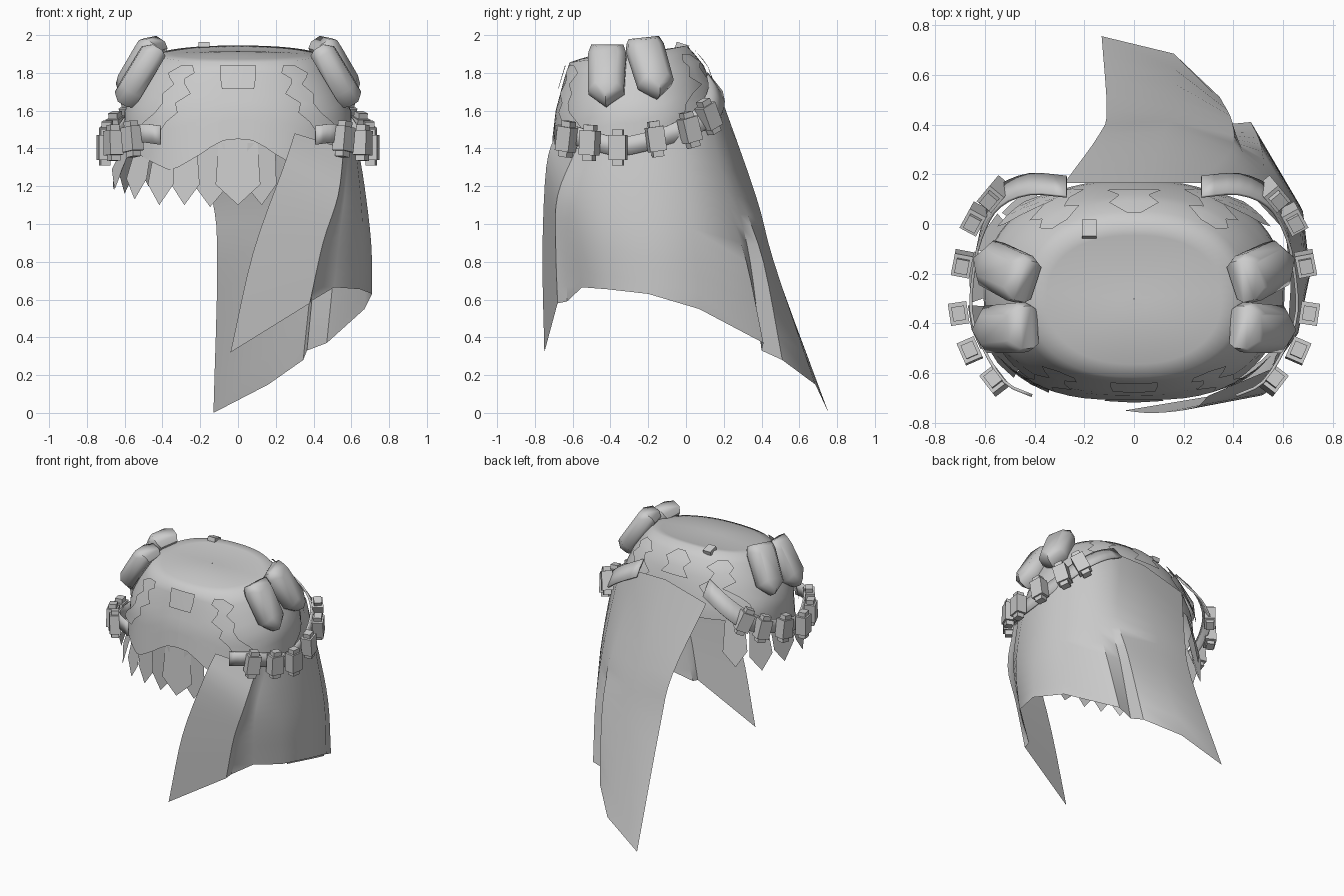
import bpy, bmesh, math
from mathutils import Vector, Matrix

if "Cube" in bpy.data.objects:
    bpy.data.objects.remove(bpy.data.objects["Cube"])

grey = bpy.data.materials.new("plain_grey")
grey.diffuse_color = (0.6, 0.6, 0.6, 1)
grey.use_nodes = True
grey.node_tree.nodes["Principled BSDF"].inputs["Base Color"].default_value = grey.diffuse_color


def make(name, verts, faces, smooth=40):
    me = bpy.data.meshes.new(name)
    me.from_pydata([tuple(v) for v in verts], [], faces)
    me.materials.append(grey)
    ob = bpy.data.objects.new(name, me)
    bpy.context.collection.objects.link(ob)
    bpy.ops.object.select_all(action='DESELECT')
    ob.select_set(True)
    bpy.context.view_layer.objects.active = ob
    if smooth:
        bpy.ops.object.shade_smooth_by_angle(angle=math.radians(smooth))
    return ob


def grid(rows):
    """Vertices and quads for equally long rows of points."""
    n = len(rows[0])
    verts = [p for r in rows for p in r]
    faces = [(i * n + j, i * n + j + 1, (i + 1) * n + j + 1, (i + 1) * n + j)
             for i in range(len(rows) - 1) for j in range(n - 1)]
    return verts, faces


def spline(pts, steps):
    pts = [Vector(p) for p in pts]
    ext = [2 * pts[0] - pts[1]] + pts + [2 * pts[-1] - pts[-2]]
    out = []
    for i in range(1, len(ext) - 2):
        a, b, c, d = ext[i - 1:i + 3]
        for k in range(steps):
            t = k / steps
            out.append(0.5 * (2 * b + (c - a) * t + (2 * a - 5 * b + 4 * c - d) * t * t
                              + (3 * b - a - 3 * c + d) * t ** 3))
    return out + [pts[-1]]


# Waist outline by height: z, half width, front y, back y
LEVELS = [(1.0, .62, -.73, .20), (1.3, .61, -.725, .20), (1.6, .60, -.69, .17),
          (1.75, .53, -.65, .13), (1.85, .46, -.62, .09), (1.95, .38, -.55, 0)]
SQUARE = .88


def level(z):
    for a, b in zip(LEVELS, LEVELS[1:]):
        if z <= b[0]:
            f = (z - a[0]) / (b[0] - a[0])
            return [p + (q - p) * f for p, q in zip(a, b)][1:]
    return LEVELS[-1][1:]


def power(v):
    return math.copysign(abs(v) ** SQUARE, v)


def surf(t, z, off=0.0):
    """Point on the waist; t = 0 is the front, positive t goes to +x."""
    hx, yf, yb = level(z)
    return Vector(((hx + off) * power(math.sin(t)),
                   (yf + yb) / 2 - ((yb - yf) / 2 + off) * power(math.cos(t)), z))


def rim(t):
    return 1.90 - .045 * math.cos(t)


def hem(t):
    x = abs(level(1.35)[0] * power(math.sin(t)))
    if math.cos(t) < 0:
        return 1.42 + .1 * min(1, -2 * math.cos(t))
    pts = [(0, 1.45), (.10, 1.44), (.18, 1.38), (.35, 1.28), (.44, 1.32), (.62, 1.42)]
    for a, b in zip(pts, pts[1:]):
        if x <= b[0]:
            return a[1] + (b[1] - a[1]) * (x - a[0]) / (b[0] - a[0])
    return 1.42


# Waist shell closed by a low, forward-tilted dome
N = 64
angles = [2 * math.pi * i / N for i in range(N + 1)]
rows = [[surf(t, rim(t) + (hem(t) - rim(t)) * k / 8) for t in angles] for k in range(8, -1, -1)]
for k in range(1, 7):
    r = max(1 - k / 6, .004)
    row = []
    for t in angles:
        p = surf(t, rim(t))
        row.append(Vector((p.x * r, -.3 + (p.y + .3) * r, rim(t) * r * r + 1.915 * (1 - r * r))))
    rows.append(row)
make("waist_shell", *grid(rows), smooth=65)

# Cape: pleat lines from belt to hem
PLEATS = [
    [(.30, -.69, 1.48), (.24, -.74, 1.3), (.08, -.76, .85), (-.04, -.75, .32)],
    [(.56, -.58, 1.40), (.53, -.68, 1.15), (.45, -.69, .9), (.38, -.68, .58)],
    [(.57, -.53, 1.40), (.545, -.60, 1.15), (.48, -.63, .9), (.385, -.63, .59)],
    [(.59, -.50, 1.40), (.565, -.58, 1.15), (.54, -.585, .95), (.51, -.55, .665)],
    [(.62, -.40, 1.42), (.645, -.43, 1.2), (.66, -.44, .95), (.645, -.42, .655)],
    [(.63, -.25, 1.44), (.67, -.22, 1.2), (.705, -.20, .9), (.71, -.20, .63)],
    [(.61, -.03, 1.53), (.66, 0, 1.2), (.68, .04, .9), (.67, .07, .55)],
    [(.47, .12, 1.62), (.52, .20, 1.2), (.51, .32, .8), (.47, .41, .37)],
    [(.33, .165, 1.7), (.435, .265, 1.15), (.41, .34, .8), (.365, .40, .33)],
    [(.25, .165, 1.73), (.39, .295, 1.15), (.395, .41, .8), (.345, .51, .28)],
    [(.05, .165, 1.73), (.12, .37, 1.15), (.15, .465, .8), (.16, .685, .15)],
    [(-.28, .165, 1.64), (-.14, .36, 1.15), (-.11, .46, .8), (-.13, .755, 0)]]
make("cape", *grid([spline(c, 4) for c in PLEATS]), smooth=38)


# Hanging pointed leather strips: angle, width, top z, tip z, outward flare
def strip(t, w, top, tip, flare):
    h = w / 2 / .6
    v = [surf(t - h * .85, top, -.01), surf(t + h * .85, top, -.01), surf(t + h, tip + .11, flare),
         surf(t, tip, flare), surf(t - h, tip + .11, flare)]
    make("leather_strip", v, [(0, 1, 2, 3, 4)], 0)


for deg, w, top, tip, flare in [
        (0, .19, 1.46, 1.10, -.01), (-12, .17, 1.43, 1.09, -.03), (10, .16, 1.43, 1.10, -.03),
        (-25, .17, 1.36, 1.10, -.01), (-39, .18, 1.36, 1.10, .01), (-56, .20, 1.40, 1.13, .03),
        (-75, .20, 1.44, 1.18, .06), (-95, .20, 1.46, 1.18, .05),
        (-115, .20, 1.50, 1.16, .04), (-135, .19, 1.54, 1.2, .03)]:
    strip(math.radians(deg), w, top, tip, flare)


# Jagged overlays and centre plates lying on the waist: rows of z, x0, x1
def overlay(name, rows, side, back, off):
    out = []
    for z, x0, x1 in rows:
        line = []
        for k in range(4):
            x = x0 + (x1 - x0) * k / 3
            u = x / (level(z)[0] + off)
            t = math.asin(max(-1, min(1, math.copysign(abs(u) ** (1 / SQUARE), u))))
            line.append(surf(side * (math.pi - t if back else t), z, off))
        out.append(line)
    make(name, *grid(out))


FRONT = [(1.84, .24, .30), (1.80, .23, .37), (1.77, .28, .36), (1.74, .28, .34), (1.69, .25, .40),
         (1.64, .33, .40), (1.59, .32, .44), (1.54, .38, .50), (1.48, .42, .55)]
BACK = [(1.90, .27, .33), (1.86, .22, .38), (1.83, .28, .37), (1.78, .26, .42), (1.74, .20, .36),
        (1.69, .25, .46), (1.64, .34, .52), (1.58, .44, .55)]
for s in (-1, 1):
    overlay("front_jagged_overlay", FRONT, s, False, .03)
    overlay("back_jagged_overlay", BACK, s, True, .025)
overlay("front_plate", [(1.84, -.095, .095), (1.78, -.095, .095), (1.715, -.085, .085)], 1, False, .018)
overlay("back_plate", [(1.92, -.03, .03), (1.87, -.10, .10), (1.83, -.06, .06), (1.77, -.11, .11)], 1, True, .02)


def box(bm, size, mat):
    bmesh.ops.create_cube(bm, size=1, matrix=mat @ Matrix.Diagonal((*size, 1)))


def bm_object(name, bm, smooth=0):
    me = bpy.data.meshes.new("tmp")
    bm.to_mesh(me)
    bm.free()
    return make(name, [v.co for v in me.vertices], [tuple(p.vertices) for p in me.polygons], smooth)


# Small block on the rear rim
bm = bmesh.new()
box(bm, (.06, .07, .03), Matrix.Translation((-.18, -.02, 1.94)) @ Matrix.Rotation(-.3, 4, 'X'))
bm_object("rim_block", bm)

# Side belts with capped cartridges: x, y, z, roll along the belt
CARTS = [(.56, -.63, 1.45, -8), (.66, -.51, 1.43, -3), (.705, -.36, 1.405, 0),
         (.69, -.16, 1.45, 8), (.64, .02, 1.50, 15), (.56, .12, 1.57, 25)]
for s in (-1, 1):
    path = [(.41, -.69, 1.47), (.52, -.635, 1.48), (.61, -.49, 1.44), (.655, -.35, 1.41), (.64, -.16, 1.45),
            (.60, 0, 1.51), (.54, .11, 1.58), (.42, .16, 1.67), (.27, .15, 1.75)]
    line = spline([(s * x, y, z) for x, y, z in path], 3)
    half = [Vector((0, -.04 * max(0, min(1, (p.y + .1) / .2)), .05)) for p in line]
    belt = make("side_belt", *grid([[p - h for p, h in zip(line, half)], [p + h for p, h in zip(line, half)]]))
    mod = belt.modifiers.new("thickness", 'SOLIDIFY')
    mod.thickness, mod.offset = .012, 0
    for x, y, z, roll in CARTS:
        ang = math.atan2((y + .27) * 1.2, s * x)
        m = (Matrix.Translation((s * x, y, z)) @ Matrix.Rotation(ang, 4, 'Z')
             @ Matrix.Rotation(math.radians(s * roll), 4, 'X'))
        bm = bmesh.new()
        box(bm, (.075, .09, .13), m)
        box(bm, (.052, .058, .19), m)
        bm_object("cartridge", bm)

# Big pointed side pouches, leaning against the waist: y, z, lean, turn
OUTLINE = [(-.085, .178), (.085, .178), (.10, .13), (.095, -.10), (.0, -.175), (-.095, -.10), (-.10, .13)]
for s in (-1, 1):
    for y, z, lean, turn in [(-.185, 1.825, 6, 18), (-.42, 1.785, 0, -3)]:
        m = (Matrix.Translation((s * .525, y, z)) @ Matrix.Rotation(math.radians(lean), 4, 'X')
             @ Matrix.Rotation(math.radians(s * turn), 4, 'Z')
             @ Matrix.Rotation(math.radians(-s * 31), 4, 'Y'))
        n = len(OUTLINE)
        verts = []
        for d, k in [(-.065, .8), (-.03, 1), (.025, 1), (.065, .6)]:
            verts += [m @ Vector((s * d, a * k, b * (k + 1) / 2)) for a, b in OUTLINE]
        faces = [(r * n + i, r * n + (i + 1) % n, (r + 1) * n + (i + 1) % n, (r + 1) * n + i)
                 for r in range(3) for i in range(n)]
        faces += [tuple(range(n))[::-1], tuple(range(3 * n, 4 * n))]
        if s < 0:
            faces = [f[::-1] for f in faces]
        make("side_pouch", verts, faces, 60)
